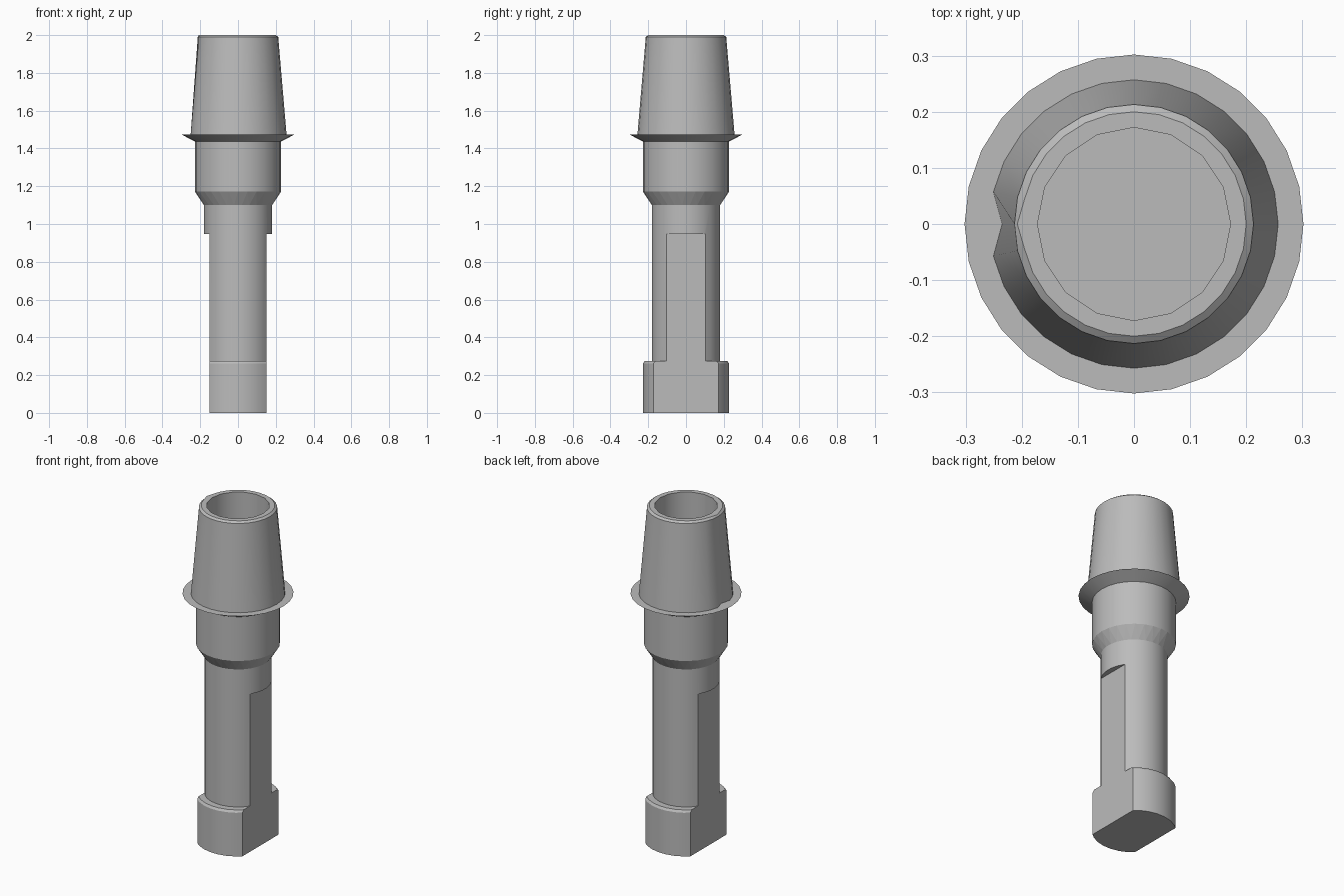
import bpy, bmesh
from math import sin, cos, pi, radians

cube = bpy.data.objects.get("Cube")
if cube:
    bpy.data.objects.remove(cube, do_unlink=True)

SIDES = 28

grey = bpy.data.materials.new("machined_grey")
grey.use_nodes = True
tone = (0.5, 0.5, 0.5, 1)
grey.diffuse_color = tone
grey.node_tree.nodes["Principled BSDF"].inputs["Base Color"].default_value = tone


def ring(bm, radius, z, sides=SIDES, phase=0.0):
    return [bm.verts.new((radius * cos(2 * pi * (i + phase) / sides),
                          radius * sin(2 * pi * (i + phase) / sides), z))
            for i in range(sides)]


def bridge(bm, a, b):
    n = len(a)
    for i in range(n):
        j = (i + 1) % n
        bm.faces.new((a[i], a[j], b[j], b[i]))


def make_object(name, bm):
    bmesh.ops.recalc_face_normals(bm, faces=bm.faces)
    mesh = bpy.data.meshes.new(name)
    bm.to_mesh(mesh)
    bm.free()
    mesh.materials.append(grey)
    obj = bpy.data.objects.new(name, mesh)
    bpy.context.collection.objects.link(obj)
    return obj


def activate(obj):
    bpy.ops.object.select_all(action='DESELECT')
    obj.select_set(True)
    bpy.context.view_layer.objects.active = obj


# Stem: foot, shank, faceted taper, collar and flange
bm = bmesh.new()
lower = [ring(bm, r, z, phase=0.5) for r, z in
         [(0.229, 0), (0.229, 0.262), (0.22, 0.275), (0.182, 0.275), (0.182, 1.1)]]
upper = [ring(bm, r, z) for r, z in
         [(0.228, 1.172), (0.228, 1.437), (0.302, 1.475)]]
for stack in (lower, upper):
    for a, b in zip(stack, stack[1:]):
        bridge(bm, a, b)
bm.faces.new(lower[0])
bm.faces.new(upper[-1])
low, high = lower[-1], upper[0]
for i in range(SIDES):
    j = (i + 1) % SIDES
    bm.faces.new((low[i], high[j], high[i]))
    bm.faces.new((low[i], low[j], high[j]))
stem = make_object("stem", bm)

# Two parallel flats milled on the lower stem
for side in (-1, 1):
    bm = bmesh.new()
    bmesh.ops.create_cube(bm, size=1)
    bmesh.ops.scale(bm, verts=bm.verts, vec=(0.2, 1, 1.047))
    bmesh.ops.translate(bm, verts=bm.verts, vec=(side * 0.25, 0, 0.4235))
    cutter = make_object("flat_cutter", bm)
    cutter.hide_render = True
    activate(stem)
    cut = stem.modifiers.new("flat", 'BOOLEAN')
    cut.operation = 'DIFFERENCE'
    cut.solver = 'EXACT'
    cut.object = cutter
    bpy.ops.object.modifier_apply(modifier=cut.name)
    bpy.data.objects.remove(cutter, do_unlink=True)

# Tapered sleeve with a chamfered rim, a notch on one side and a blind bore
bm = bmesh.new()
base = ring(bm, 0.257, 1.475)
shoulder = ring(bm, 0.213, 1.99)
rim = ring(bm, 0.2, 2.0)
bore_top = ring(bm, 0.172, 2.0, 16)
bore_floor = ring(bm, 0.172, 1.4, 16)
base[SIDES // 2].co.x = -0.235
rim[SIDES // 2].co.x = -0.208
bridge(bm, base, shoulder)
bridge(bm, shoulder, rim)
bridge(bm, bore_top, bore_floor)
bm.faces.new(bore_floor)
edges = [bm.edges.get((loop[i - 1], loop[i]))
         for loop in (rim, bore_top) for i in range(len(loop))]
bmesh.ops.triangle_fill(bm, edges=edges, use_beauty=True)
sleeve = make_object("sleeve", bm)

for obj in (stem, sleeve):
    activate(obj)
    bpy.ops.object.shade_smooth_by_angle(angle=radians(30))

# Keep the small taper facets crisp
for face in stem.data.polygons:
    if 1.1 < face.center.z < 1.17:
        face.use_smooth = False
